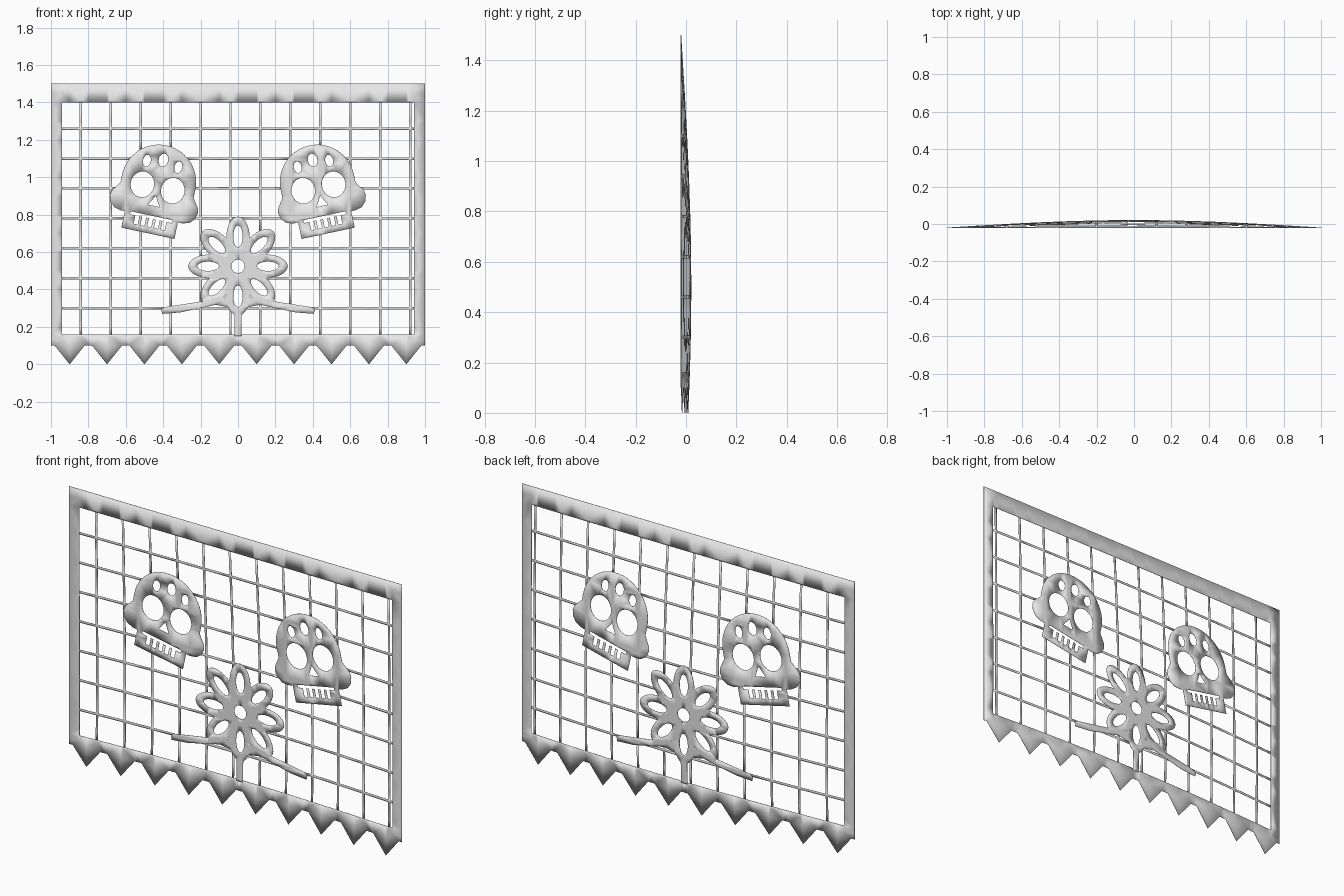
import bpy, math
from mathutils import Vector, Matrix
from mathutils.geometry import delaunay_2d_cdt

if "Cube" in bpy.data.objects:
    bpy.data.objects.remove(bpy.data.objects["Cube"])

paper = bpy.data.materials.new("grey paper")
paper.diffuse_color = (0.8, 0.8, 0.8, 1)
paper.use_nodes = True
paper.node_tree.nodes["Principled BSDF"].inputs["Base Color"].default_value = paper.diffuse_color

shapes = []   # (part name, is_hole, outline in x/z); later parts win where they overlap


def add(part, pts, hole=False):
    pts = [Vector(p) for p in pts]
    area = sum(a.x * b.y - b.x * a.y for a, b in zip(pts, pts[1:] + pts[:1]))
    shapes.append((part, hole, pts if area > 0 else pts[::-1]))


def rect(x0, x1, z0, z1):
    return [(x0, z0), (x1, z0), (x1, z1), (x0, z1)]


def ellipse(cx, cz, rx, rz, n=28):
    return [(cx + rx * math.cos(2 * math.pi * i / n),
             cz + rz * math.sin(2 * math.pi * i / n)) for i in range(n)]


# lattice of thin bars
W = 0.0065
for i in range(12):
    x = -0.84 + 0.16 * i
    add("lattice", rect(x - W, x + W, 0.15, 1.41))
for i in range(7):
    z = 0.30 + 0.16 * i
    add("lattice", rect(-0.95, 0.95, z - W, z + W))

# border with a zigzag lower edge
add("border", rect(-1, 1, 1.4, 1.5))
add("border", rect(-1, -0.94, 0.13, 1.45))
add("border", rect(0.94, 1, 0.13, 1.45))
zigzag = [(-1, 0.1)]
for i in range(10):
    c = -0.9 + 0.2 * i
    zigzag += [(c - 0.08, 0.1), (c, 0), (c + 0.08, 0.1)]
add("border", zigzag + [(1, 0.1), (1, 0.16), (-1, 0.16)])

# flower with stem and leaves
FC = Vector((0, 0.524))
add("flower", ellipse(FC.x, FC.y, 0.13, 0.13))
add("flower", ellipse(FC.x, FC.y, 0.036, 0.036), True)
for k in range(8):
    rot = Matrix.Rotation(k * math.pi / 4, 2)
    add("flower", [FC + rot @ Vector(p) for p in ellipse(0.151, 0, 0.115, 0.063)])
    add("flower", [FC + rot @ Vector(p) for p in ellipse(0.16, 0, 0.058, 0.025)], True)
add("flower", rect(-0.019, 0.019, 0.15, 0.33))
for s in (-1, 1):
    add("flower", [(s * x, z) for x, z in
                   [(0.02, 0.37), (0.19, 0.337), (0.395, 0.305), (0.41, 0.29), (0.405, 0.27),
                    (0.31, 0.277), (0.12, 0.318), (0.02, 0.30)]])

# skulls: half outline mirrored, then tilted and placed
half = [(0.145, -0.25), (0.145, -0.16), (0.17, -0.16), (0.205, -0.15), (0.23, -0.125),
        (0.24, -0.09), (0.235, -0.065), (0.2, -0.015)]
dome = [(0.2 * math.cos(a), 0.03 + 0.2 * math.sin(a))
        for a in (math.pi * i / 24 for i in range(25))]
skull = half + dome + [(-x, z) for x, z in reversed(half)]
holes = [ellipse(s * 0.083, 0, 0.063, 0.069) for s in (-1, 1)]            # eyes
holes += [ellipse(s * 0.086, 0.129, 0.021, 0.031) for s in (-1, 1)]       # brow dots
holes += [ellipse(0, 0.15, 0.025, 0.035)]
holes += [[(0, -0.045), (-0.031, -0.1), (0.031, -0.1)]]                   # nose
holes += [rect(-0.115, 0.115, -0.17, -0.154)]                             # mouth
holes += [rect(c - 0.011, c + 0.011, -0.216, -0.165)
          for c in (-0.074, -0.037, 0, 0.037, 0.074)]                     # tooth gaps
tilt = Matrix.Rotation(math.radians(-12), 2)
for name, s in (("left_skull", 1), ("right_skull", -1)):
    def place(pts):
        out = [tilt @ Vector(p) + Vector((-0.43, 0.945)) for p in pts]
        return [(s * p.x, p.y) for p in out]
    add(name, place(skull))
    for h in holes:
        add(name, place(h), True)

# one planar subdivision of every outline, plus guide lines so the sheet can bend
verts, edges, faces = [], [], []
for _, _, pts in shapes:
    n = len(verts)
    verts += pts
    faces.append(list(range(n, n + len(pts))))
guides = [((i / 10, -0.1), (i / 10, 1.6)) for i in range(-10, 11)]
guides += [((-1.1, i / 10), (1.1, i / 10)) for i in range(16)]
for a, b in guides:
    edges.append((len(verts), len(verts) + 1))
    verts += [Vector(a), Vector(b)]
cv, _, cf, _, _, ids = delaunay_2d_cdt(verts, edges, faces, 0, 1e-5)


def bend(p):
    # paper bulges backwards, held straight along the top and sides
    y = -0.02 + 0.04 * math.cos(math.pi * p.x / 2) * math.sin(math.pi / 2 * (1.5 - p.y))
    return (p.x, y, p.y)


# sort the pieces into parts
parts = {}
for f, owners in zip(cf, ids):
    if owners and not any(shapes[o][1] for o in owners):
        parts.setdefault(shapes[max(owners)][0], []).append(f)

for name, tris in parts.items():
    used = sorted({v for f in tris for v in f})
    index = {v: i for i, v in enumerate(used)}
    mesh = bpy.data.meshes.new(name)
    mesh.from_pydata([bend(cv[v]) for v in used], [], [[index[v] for v in f] for f in tris])
    mesh.materials.append(paper)
    obj = bpy.data.objects.new(name, mesh)
    bpy.context.collection.objects.link(obj)
    thick = obj.modifiers.new("paper thickness", 'SOLIDIFY')
    thick.thickness = 0.002
    thick.offset = 0
    bpy.context.view_layer.objects.active = obj
    obj.select_set(True)
    bpy.ops.object.shade_smooth_by_angle(angle=math.radians(30))
    obj.select_set(False)
